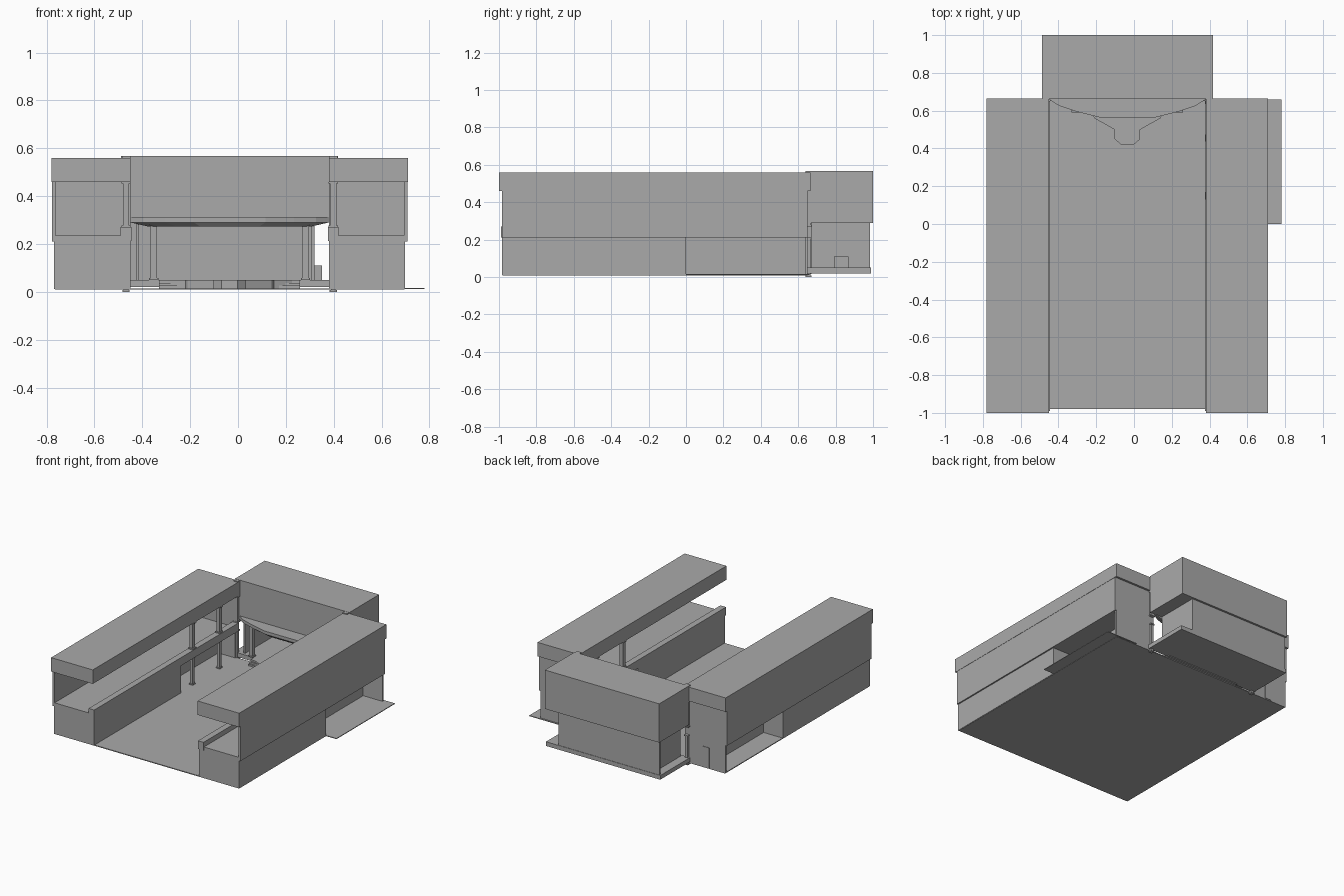
import bpy
import bmesh

CX = -0.035          # symmetry line of the building
WING_FRONT, WING_BACK = -0.985, 0.65

if "Cube" in bpy.data.objects:
    bpy.data.objects.remove(bpy.data.objects["Cube"], do_unlink=True)

grey = bpy.data.materials.new("plain_grey")
grey.use_nodes = True
colour = (0.4, 0.4, 0.4, 1)
grey.diffuse_color = colour
grey.node_tree.nodes["Principled BSDF"].inputs["Base Color"].default_value = colour


def finish(name, bm):
    bmesh.ops.recalc_face_normals(bm, faces=bm.faces)
    mesh = bpy.data.meshes.new(name)
    bm.to_mesh(mesh)
    bm.free()
    mesh.materials.append(grey)
    obj = bpy.data.objects.new(name, mesh)
    bpy.context.collection.objects.link(obj)
    return obj


def box(name, x, y, z):
    """Box from (low, high) pairs."""
    bm = bmesh.new()
    bmesh.ops.create_cube(bm, size=1)
    for v in bm.verts:
        v.co = [(a + b) / 2 + c * abs(b - a) for c, (a, b) in zip(v.co, (x, y, z))]
    return finish(name, bm)


def prism(name, half, z, taper=1.0, pivot=0.66):
    """Symmetric plan outline given as (distance from centre, y); taper narrows the bottom."""
    outline = [(d, y) for d, y in half] + [(-d, y) for d, y in reversed(half)]
    bm = bmesh.new()
    low = [bm.verts.new((CX + d * taper, pivot + (y - pivot) * taper, z[0])) for d, y in outline]
    high = [bm.verts.new((CX + d, y, z[1])) for d, y in outline]
    bm.faces.new(low)
    bm.faces.new(high)
    n = len(outline)
    for i in range(n):
        j = (i + 1) % n
        bm.faces.new((low[i], low[j], high[j], high[i]))
    return finish(name, bm)


def post(name, x, y, z, r, plate):
    """Square post with a base plate and a cap."""
    box(name + "_shaft", (x - r, x + r), (y - r, y + r), z)
    for part, z0 in (("base", z[0]), ("cap", z[1] - 0.008)):
        box(f"{name}_{part}", (x - plate, x + plate), (y - plate, y + plate), (z0, z0 + 0.008))


# Ground
box("courtyard_floor", (-0.765, 0.695), (-0.98, 0.65), (0.009, 0.015))
box("left_porch_floor", (0.53, 0.78), (0, 0.66), (0.011, 0.016))

# Two mirrored wings
for side, s in (("right", -1), ("left", 1)):
    def wing(part, d, y, z):
        box(f"{side}_{part}", (CX + s * d[0], CX + s * d[1]), y, z)

    full = (WING_FRONT, WING_BACK)
    wing("ground_floor_rooms", (0.415, 0.733), (WING_FRONT, 0), (0.012, 0.212))
    wing("upper_floor_slab", (0.415, 0.743), full, (0.21, 0.235))
    wing("balcony_parapet", (0.411, 0.455), (-0.99, WING_BACK), (0.212, 0.27))
    wing("upper_outer_wall", (0.728, 0.743), full, (0.21, 0.465))
    wing("upper_end_wall", (0.415, 0.735), (0.638, WING_BACK), (0.23, 0.465))
    wing("porch_inner_wall", (0.568, 0.58), (0, WING_BACK), (0.012, 0.212))
    wing("porch_end_wall", (0.435, 0.733), (0.638, WING_BACK), (0.012, 0.212))
    wing("roof", (0.415, 0.745), (-1, 0.665), (0.46, 0.56))

    # Gallery posts on both storeys
    for i, y in enumerate((0.15, 0.455, 0.655)):
        x = CX + s * 0.433
        foot = 0.0 if i == 2 else 0.013
        post(f"{side}_lower_post_{i + 1}", x, y, (foot, 0.212), 0.010, 0.015)
        post(f"{side}_upper_post_{i + 1}", x, y, (0.27, 0.46), 0.013, 0.019)
    wing("roof_corner_cap", (0.415, 0.45), (0.64, 0.67), (0.555, 0.567))

    # Stage posts and side steps
    post(f"{side}_stage_post", CX + s * 0.317, 0.66, (0.05, 0.285), 0.014, 0.019)
    for i in range(3):
        wing(f"stage_step_{i + 1}", (0.18 + 0.035 * i, 0.295), (0.59 + 0.012 * i, 0.67),
             (0.015, 0.026 + 0.012 * i))

# Door on the back of the right wing
box("back_door", (-0.64, -0.59), (0.648, 0.654), (0.015, 0.16))

# Stage hall at the back
box("hall_upper_block", (CX - 0.453, CX + 0.453), (0.663, 1.0), (0.29, 0.568))
box("hall_base_slab", (CX - 0.453, CX + 0.453), (0.65, 0.988), (0.02, 0.05))
box("hall_back_wall", (-0.48, 0.32), (0.973, 0.985), (0.05, 0.29))
box("hall_left_wall", (0.308, 0.32), (0.67, 0.985), (0.05, 0.29))
box("hall_right_wall", (-0.425, -0.413), (0.67, 0.985), (0.05, 0.29))
box("hall_side_step", (0.32, 0.35), (0.79, 0.87), (0.05, 0.11))

# Stage with its runway, and the curved canopy above
prism("stage_runway", [(0.295, 0.67), (0.295, 0.63), (0.185, 0.58), (0.175, 0.56),
                       (0.068, 0.5), (0.068, 0.45), (0.033, 0.42)], (0.015, 0.05))
canopy = [(0.415, 0.67), (0.415, 0.66), (0.36, 0.625), (0.27, 0.595), (0.15, 0.565)]
prism("canopy", canopy, (0.29, 0.312))
prism("canopy_soffit", canopy, (0.273, 0.29), taper=0.82)
